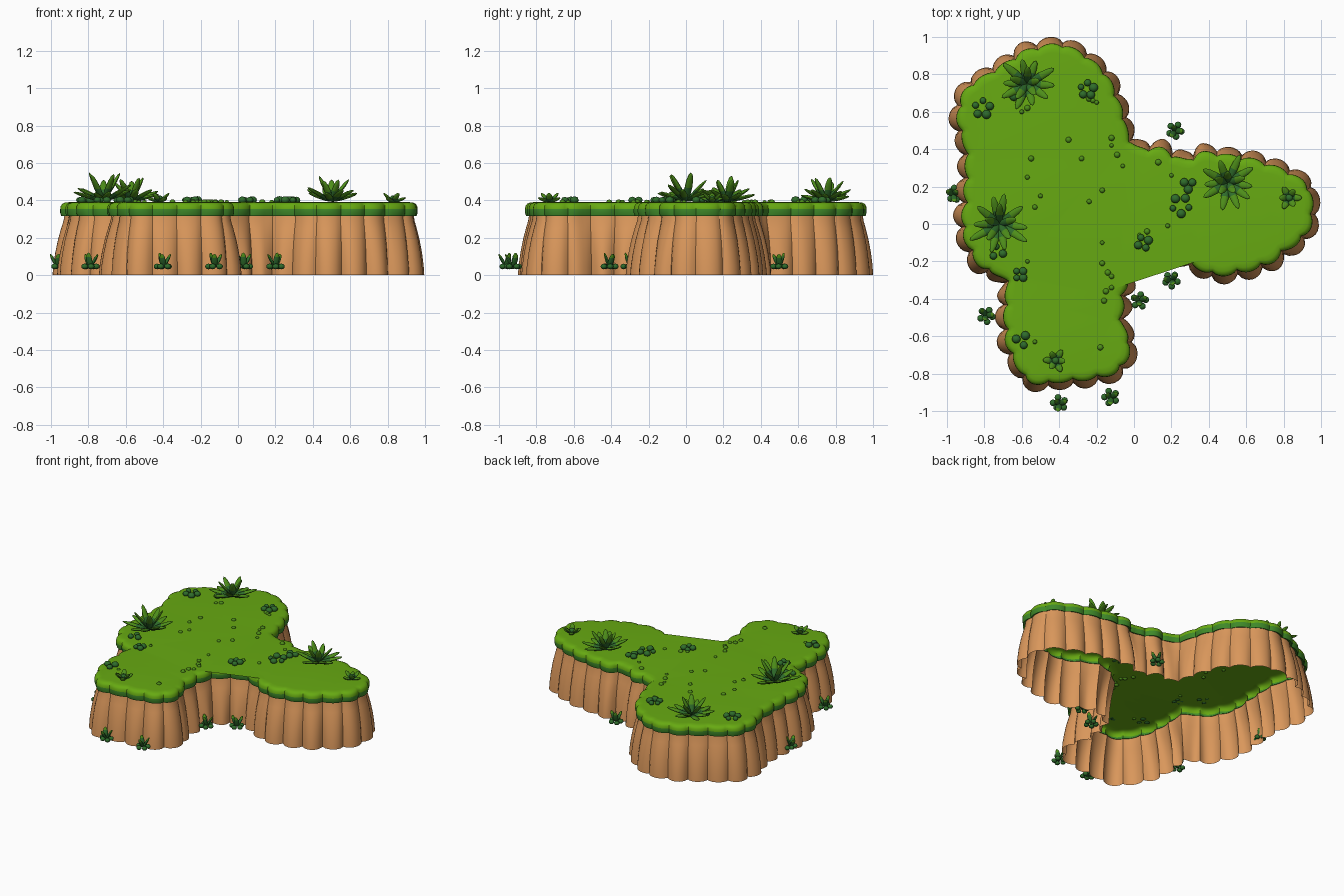
import bpy, bmesh, math, random
from mathutils import Vector, Matrix

if "Cube" in bpy.data.objects:
    bpy.data.objects.remove(bpy.data.objects["Cube"])

random.seed(4)


def mat(name, r, g, b):
    m = bpy.data.materials.new(name)
    m.diffuse_color = (r, g, b, 1)
    m.use_nodes = True
    m.node_tree.nodes["Principled BSDF"].inputs["Base Color"].default_value = m.diffuse_color
    return m


DIRT = mat("sandy dirt", 0.70, 0.31, 0.105)
GRASS = mat("bright grass", 0.135, 0.40, 0.006)
BAND = mat("dark grass edge", 0.05, 0.25, 0.022)
DARK = mat("dark leaf", 0.028, 0.15, 0.024)
LEAF = mat("leaf green", 0.075, 0.27, 0.010)


def finish(name, bm, mats, angle=40):
    me = bpy.data.meshes.new(name)
    bm.to_mesh(me)
    bm.free()
    for m in mats:
        me.materials.append(m)
    ob = bpy.data.objects.new(name, me)
    bpy.context.collection.objects.link(ob)
    bpy.ops.object.select_all(action='DESELECT')
    ob.select_set(True)
    bpy.context.view_layer.objects.active = ob
    bpy.ops.object.shade_smooth_by_angle(angle=math.radians(angle))
    return ob


# Plateau outline, clockwise from the back
OUTLINE = [(-.385, .94), (-.19, .82), (-.09, .63), (-.015, .41), (.14, .38), (.27, .32),
           (.38, .36), (.59, .335), (.81, .265), (.925, .17), (.925, -.015), (.81, -.115),
           (.68, -.205), (.43, -.25), (.27, -.175), (.14, -.144), (-.037, -.257), (-.085, -.495),
           (-.042, -.64), (-.11, -.775), (-.38, -.825), (-.556, -.82), (-.65, -.66),
           (-.67, -.455), (-.67, -.294), (-.80, -.214), (-.89, -.053), (-.882, .16),
           (-.882, .39), (-.922, .56), (-.882, .71), (-.717, .82), (-.556, .91)]
SCALLOPS, STEPS = 48, 8
N = SCALLOPS * STEPS


def smooth_outline():
    p = [Vector(q) for q in OUTLINE]
    n, dense = len(p), []
    for i in range(n):
        a, b, c, d = p[i - 1], p[i], p[(i + 1) % n], p[(i + 2) % n]
        for k in range(24):
            t = k / 24
            dense.append(0.5 * (2 * b + (c - a) * t + (2 * a - 5 * b + 4 * c - d) * t * t
                                + (3 * b - a - 3 * c + d) * t ** 3))
    dense.append(dense[0])
    run = [0]
    for a, b in zip(dense, dense[1:]):
        run.append(run[-1] + (b - a).length)
    pts, j = [], 0
    for i in range(N):
        s = run[-1] * i / N
        while run[j + 1] < s:
            j += 1
        pts.append(dense[j].lerp(dense[j + 1], (s - run[j]) / (run[j + 1] - run[j])))
    return pts


PATH = smooth_outline()
NORMALS = []
for i in range(N):
    t = (PATH[(i + 7) % N] - PATH[i - 7]).normalized()
    NORMALS.append(Vector((-t.y, t.x)))
SIZE = [random.uniform(0.65, 1.15) for _ in range(SCALLOPS)]


def ring(bm, z, offset, amp):
    vs = []
    for i in range(N):
        s = math.sin(math.pi * (i % STEPS) / STEPS) ** 0.7 * SIZE[i // STEPS]
        q = PATH[i] + NORMALS[i] * (offset + amp * s)
        vs.append(bm.verts.new((max(-1, min(1, q.x)), max(-1, min(1, q.y)), z)))
    return vs


def loft(bm, profile, split_z=None):
    rings = [ring(bm, *p) for p in profile]
    for k in range(len(rings) - 1):
        for i in range(N):
            j = (i + 1) % N
            f = bm.faces.new((rings[k][j], rings[k][i], rings[k + 1][i], rings[k + 1][j]))
            if split_z and profile[k + 1][0] <= split_z:
                f.material_index = 1
    return rings


# Cliff wall: open shell flaring towards the ground
bm = bmesh.new()
loft(bm, [(0, .030, .042), (.05, .028, .040), (.12, .023, .034), (.19, .014, .028),
          (.25, .003, .022), (.29, -.006, .018), (.325, -.010, .016)])
finish("cliff_wall", bm, [DIRT], 35)

# Grass cap with darker hanging edge
bm = bmesh.new()
r = loft(bm, [(.325, -.012, .016), (.317, .002, .022), (.335, .006, .024), (.353, .006, .024),
              (.370, .005, .022), (.382, -.002, .020), (.389, -.014, .016), (.391, -.035, .010)],
         split_z=.354)
bm.faces.new(list(reversed(r[-1])))
bmesh.ops.triangulate(bm, faces=[f for f in bm.faces if len(f.verts) > 4])
finish("grass_cap", bm, [GRASS, BAND], 45)


def blob(bm, matrix, u=10, v=6, tip=None, mi=0):
    """Ellipsoid; faces beyond local x = tip get the lighter second colour."""
    vs = bmesh.ops.create_uvsphere(bm, u_segments=u, v_segments=v, radius=1,
                                   matrix=Matrix.Rotation(math.pi / 2, 4, 'Y'))['verts']
    for f in {f for w in vs for f in w.link_faces}:
        f.material_index = mi
        if tip is not None and f.calc_center_median().x > tip:
            f.material_index = 1
    bmesh.ops.transform(bm, matrix=matrix, verts=vs)
    return vs


def leaf(bm, base, turn, tilt, length, width, tip=0.0):
    m = (Matrix.Translation(base) @ Matrix.Rotation(turn, 4, 'Z') @ Matrix.Rotation(-tilt, 4, 'Y')
         @ Matrix.Translation((length / 2, 0, 0))
         @ Matrix.Diagonal((length / 2, width / 2, width / 4, 1)))
    blob(bm, m, tip=tip)


def ball(bm, x, y, z, s, mi=0):
    blob(bm, Matrix.Translation((x, y, z)) @ Matrix.Diagonal((s, s, s * .85, 1)), 8, 6, mi=mi)


# Big leafy plants: low outer leaves and steep inner ones
for k, (x, y, size) in enumerate([(-.72, 0, 1.0), (-.57, .75, .88), (.50, .22, .86)]):
    bm = bmesh.new()
    for i in range(10):
        a = i * math.tau / 10 + random.uniform(-.15, .15)
        leaf(bm, (x, y, .395), a, random.uniform(.2, .5), size * random.uniform(.15, .2), .042)
    for i in range(5):
        a = i * math.tau / 5 + .3
        leaf(bm, (x, y, .395), a, random.uniform(.8, 1.1), size * random.uniform(.15, .18), .042)
    finish("leafy_plant_%d" % (k + 1), bm, [DARK, LEAF], 60)

# Small sprouts with stubby leaves
for k, (x, y) in enumerate([(.83, .14), (-.42, -.73)]):
    bm = bmesh.new()
    for i in range(6):
        a = i * math.tau / 6 + k
        leaf(bm, (x, y, .39), a, .35 + .4 * (i % 2), .072, .036, .2)
    ball(bm, x, y, .41, .02)
    finish("sprout_%d" % (k + 1), bm, [DARK, LEAF], 60)

# Round bushes: count of balls and spread
bm = bmesh.new()
for x, y, n, d in [(-.81, .62, 5, .04), (-.25, .72, 5, .035), (.25, .10, 5, .045),
                   (.29, .21, 3, .025), (.05, -.10, 4, .03), (-.60, -.62, 3, .03),
                   (-.61, -.27, 4, .025), (-.63, .69, 2, .015), (-.73, -.15, 3, .03)]:
    for i in range(n):
        a = i * math.tau / n + x * 9
        ball(bm, x + d * math.cos(a), y + d * math.sin(a), .402, random.uniform(.017, .025))
finish("round_bushes", bm, [DARK, LEAF], 60)

# Tiny grass bumps on the top
bm = bmesh.new()
for x, y in [(-.35, .45), (-.28, .35), (-.12, .42), (-.12, .46), (-.09, .37), (-.06, .31),
             (-.17, .18), (-.24, .12), (-.55, .35), (-.57, .25), (-.50, .15), (-.53, .09),
             (.13, .33), (.20, .26), (-.17, -.10), (-.17, -.21), (-.14, -.26), (-.12, -.28),
             (-.12, -.34), (-.15, -.36), (-.16, -.41), (-.57, -.20), (-.18, -.66), (.03, -.06),
             (.18, -.01), (.07, -.04), (-.22, .66), (-.24, .67), (-.20, .65), (-.57, .62),
             (-.60, .60), (-.53, -.63)]:
    ball(bm, x, y, .392, random.uniform(.011, .017), 1)
finish("grass_bumps", bm, [DARK, LEAF], 60)

# Tufts around the foot of the cliff
bm = bmesh.new()
for x, y in [(.22, .50), (-.965, .16), (-.79, -.49), (-.40, -.96), (-.125, -.925),
             (.03, -.41), (.20, -.30)]:
    for i in range(5):
        a = i * math.tau / 5 + x * 5
        dx, dy = math.cos(a), math.sin(a)
        ball(bm, max(-.98, x + .033 * dx), max(-.98, y + .033 * dy), .047, .018)
    for i in range(3):
        leaf(bm, (x, y, .04), i * 2.1 + y * 4, 1.05 + .2 * (i == 0), .085, .034, .3)
finish("foot_tufts", bm, [DARK, LEAF], 60)
